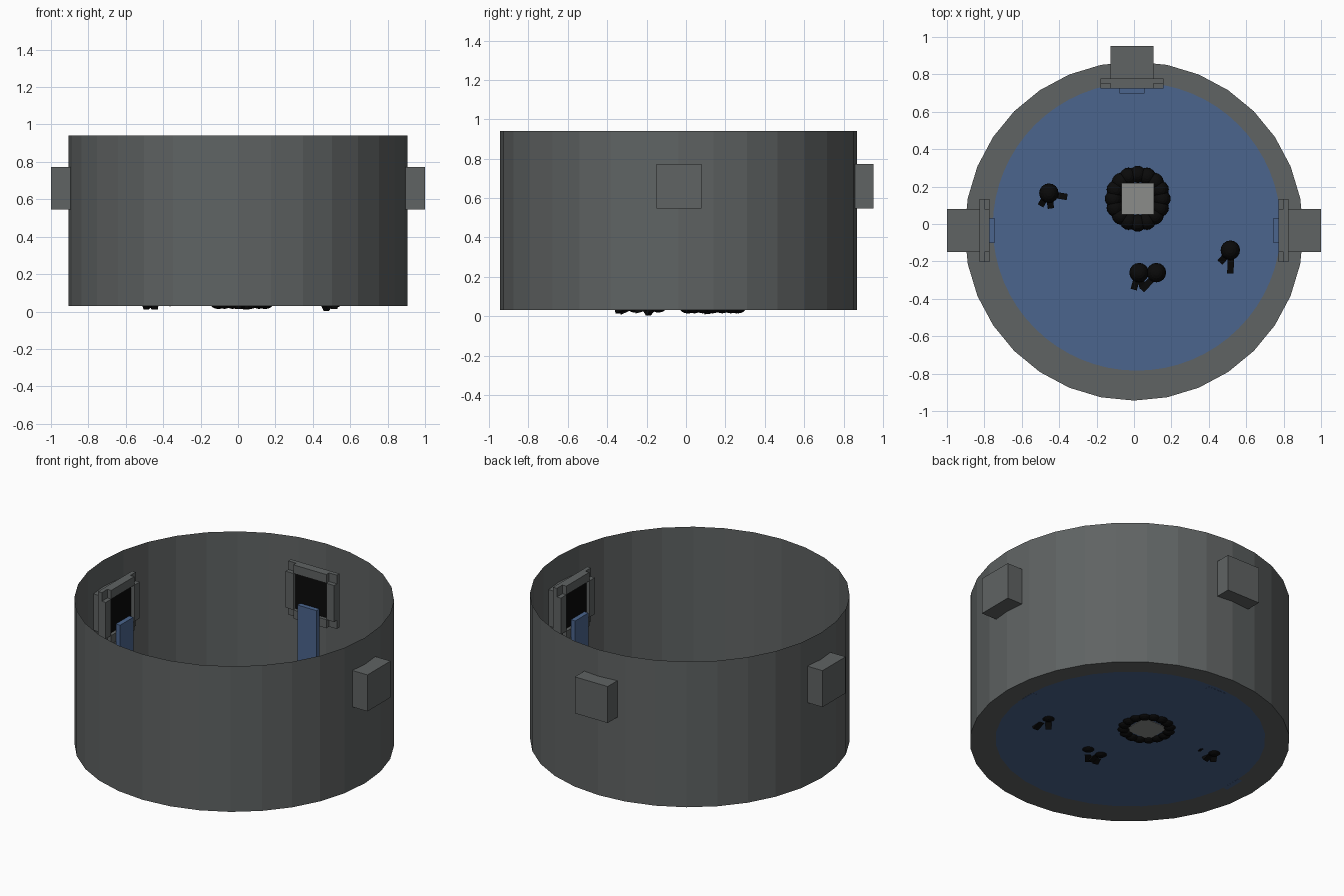
import bpy, bmesh, math
from mathutils import Vector, Matrix

if "Cube" in bpy.data.objects:
    bpy.data.objects.remove(bpy.data.objects["Cube"])


def material(name, rgb):
    m = bpy.data.materials.new(name)
    m.diffuse_color = (*rgb, 1)
    m.use_nodes = True
    m.node_tree.nodes["Principled BSDF"].inputs["Base Color"].default_value = m.diffuse_color
    return m


STONE = material("grey stone", (0.115, 0.125, 0.125))
PALE = material("pale stone", (0.26, 0.265, 0.255))
WATER = material("blue water", (0.07, 0.13, 0.27))
BLACK = material("black", (0.003, 0.003, 0.003))


def finish(bm, name, mat):
    me = bpy.data.meshes.new(name)
    bm.to_mesh(me)
    bm.free()
    me.materials.append(mat)
    ob = bpy.data.objects.new(name, me)
    bpy.context.collection.objects.link(ob)
    return ob


def box(name, lo, hi, mat, xf=Matrix()):
    lo, hi = Vector(lo), Vector(hi)
    bm = bmesh.new()
    m = xf @ Matrix.Translation((lo + hi) / 2) @ Matrix.Diagonal((*(hi - lo), 1))
    bmesh.ops.create_cube(bm, size=1, matrix=m)
    return finish(bm, name, mat)


def ball(name, centre, r, mat=BLACK):
    bm = bmesh.new()
    bmesh.ops.create_uvsphere(bm, u_segments=16, v_segments=10, radius=r,
                              matrix=Matrix.Translation(centre))
    return finish(bm, name, mat)


def limb(name, a, b, w=0.034):
    a, b = Vector(a), Vector(b)
    d = b - a
    m = Matrix.Translation((a + b) / 2) @ d.to_track_quat('Z', 'Y').to_matrix().to_4x4()
    bm = bmesh.new()
    bmesh.ops.create_cube(bm, size=1, matrix=m @ Matrix.Diagonal((w, w, d.length, 1)))
    return finish(bm, name, BLACK)


def circle(bm, centre, r, z, n):
    return [bm.verts.new((centre[0] + r * math.sin(math.tau * i / n),
                          centre[1] - r * math.cos(math.tau * i / n), z)) for i in range(n)]


def bridge(bm, a, b):
    for i in range(len(a)):
        j = (i + 1) % len(a)
        bm.faces.new((a[i], a[j], b[j], b[i]))


# round open-topped wall and the floor ledge, both thin sheets
C, P, BASE = (0, -0.038), (0.015, -0.014), 0.03
bm = bmesh.new()
low = circle(bm, C, 0.906, BASE, 32)
bridge(bm, low, circle(bm, C, 0.906, 0.94, 32))
bridge(bm, circle(bm, P, 0.765, BASE, 32), low)
finish(bm, "chamber_wall", STONE)

# pool surface
bm = bmesh.new()
bm.faces.new(circle(bm, P, 0.77, BASE + 0.001, 64))
finish(bm, "pool", WATER)


# water inlets: local +x points outward, local y is sideways
def inlet(tag, xf):
    zc, h, f = 0.66, 0.114, 0.168
    box(tag + "_duct", (0.80, -h, zc - h), (1.0, h, zc + h), STONE, xf)
    box(tag + "_back_plate", (0.80, -f, zc - f), (0.826, f, zc + f), STONE, xf)
    box(tag + "_opening", (0.794, -h, zc - h), (0.80, h, zc + h), BLACK, xf)
    for s in (-1, 1):
        y0, y1 = sorted((s * h, s * f))
        box(tag + "_side_bar", (0.773, y0, zc - h), (0.80, y1, zc + h), STONE, xf)
        box(tag + "_cross_bar", (0.773, -h, zc + y0), (0.80, h, zc + y1), STONE, xf)
    box(tag + "_waterfall", (0.745, -0.066, BASE), (0.775, 0.066, 0.60), WATER, xf)


inlet("right_inlet", Matrix.Translation((0, -0.035, 0)))
inlet("left_inlet", Matrix.Translation((0, -0.035, 0)) @ Matrix.Rotation(math.pi, 4, 'Z'))
inlet("back_inlet", Matrix.Translation((-0.011, -0.048, 0)) @ Matrix.Rotation(math.pi / 2, 4, 'Z'))

# central block with a ring of dark lumps round its base
M = (0.02, 0.135)
box("central_block", (M[0] - 0.088, M[1] - 0.085, BASE - 0.002),
    (M[0] + 0.088, M[1] + 0.085, 0.22), PALE)
for i in range(16):
    a = math.tau * i / 16
    ball("ring_lump", (M[0] + 0.13 * math.cos(a), M[1] + 0.13 * math.sin(a), 0.06), 0.046)

# floating dark clumps: round bodies with stubby limbs
for x, y in ((-0.455, 0.165), (0.027, -0.26), (0.12, -0.26), (0.515, -0.14)):
    ball("clump_body", (x, y, 0.07), 0.052)
for a, b in (((-0.45, 0.16, 0.06), (-0.36, 0.145, 0.045)),
             ((-0.455, 0.165, 0.06), (-0.445, 0.09, 0.025)),
             ((-0.47, 0.15, 0.06), (-0.495, 0.105, 0.025)),
             ((0.02, -0.27, 0.06), (0.0, -0.345, 0.03)),
             ((0.03, -0.26, 0.06), (0.045, -0.335, 0.025)),
             ((0.11, -0.28, 0.06), (0.045, -0.35, 0.03)),
             ((0.52, -0.15, 0.06), (0.515, -0.26, 0.03)),
             ((0.50, -0.16, 0.06), (0.465, -0.20, 0.015))):
    limb("clump_limb", a, b)
